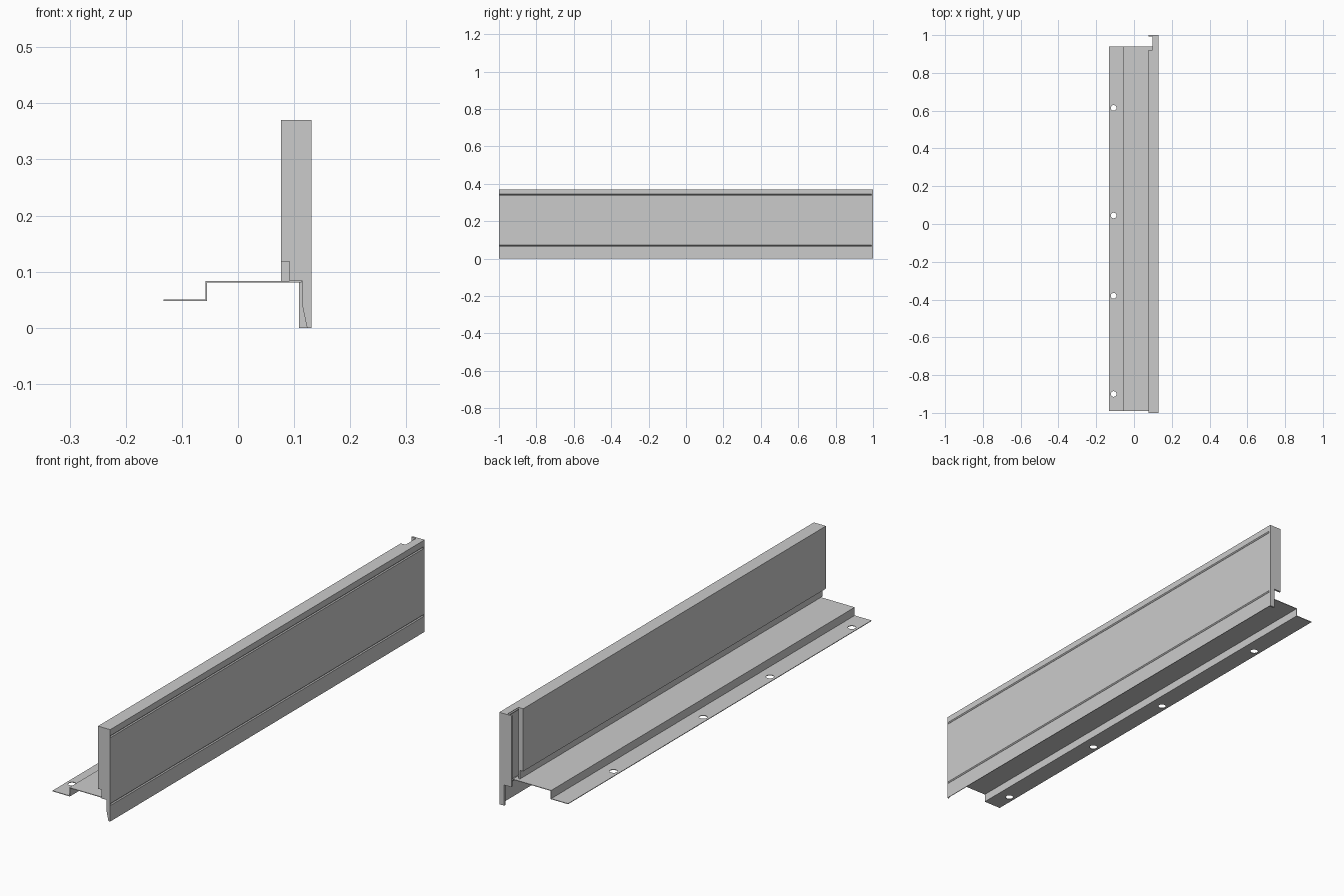
import bpy, bmesh
from mathutils import Vector

if "Cube" in bpy.data.objects:
    bpy.data.objects.remove(bpy.data.objects["Cube"])

T = 0.0025  # sheet thickness


def prism(name, outline, y0, y1):
    """Extrude a closed x-z outline along y."""
    bm = bmesh.new()
    face = bm.faces.new([bm.verts.new((x, y0, z)) for x, z in outline])
    ext = bmesh.ops.extrude_face_region(bm, geom=[face])
    verts = [g for g in ext["geom"] if isinstance(g, bmesh.types.BMVert)]
    bmesh.ops.translate(bm, verts=verts, vec=(0, y1 - y0, 0))
    bmesh.ops.recalc_face_normals(bm, faces=bm.faces)
    me = bpy.data.meshes.new(name)
    bm.to_mesh(me)
    bm.free()
    ob = bpy.data.objects.new(name, me)
    bpy.context.collection.objects.link(ob)
    return ob


def sheet(name, path, y0, y1, t=T):
    """Folded sheet: thicken an open path to its left with mitred corners."""
    pts = [Vector(p) for p in path]
    normals = []
    for a, b in zip(pts, pts[1:]):
        d = (b - a).normalized()
        normals.append(Vector((-d.y, d.x)))
    inner = []
    for i, p in enumerate(pts):
        n0, n1 = normals[max(i - 1, 0)], normals[min(i, len(normals) - 1)]
        inner.append(p + (n0 + n1) * t / (1 + n0.dot(n1)))
    return prism(name, [tuple(p) for p in pts + inner[::-1]], y0, y1)


def groove(z):
    return [(0.131, z - 0.004), (0.1275, z), (0.131, z + 0.004)]


# Front sheet with two pressed grooves and a folded top
sheet("front_panel",
      [(0.131, 0)] + groove(0.068) + groove(0.341) + [(0.131, 0.37), (0.098, 0.37)],
      -1 + T, 0.992)

# Rear sheet, stepped inwards above the mounting flange
sheet("rear_panel",
      [(0.098, 0.37), (0.077, 0.37), (0.077, 0.118), (0.092, 0.118), (0.092, 0.083)],
      -1 + T, 0.925 - T)

# End plates
prism("near_end_plate",
      [(0.131, 0), (0.131, 0.37), (0.077, 0.37), (0.077, 0.118), (0.092, 0.118),
       (0.092, 0.083), (0.115, 0.083), (0.115, 0.038), (0.123, 0)], -1, -1 + T)
prism("inner_end_plate",
      [(0.098, 0.37), (0.077, 0.37), (0.077, 0.118), (0.092, 0.118),
       (0.092, 0.083), (0.098, 0.083)], 0.925 - T, 0.925)
prism("far_end_lip",
      [(0.131, 0), (0.131, 0.37), (0.077, 0.37), (0.077, 0.083),
       (0.109, 0.083), (0.109, 0)], 0.992, 1.0)

# Stepped mounting flange
flange = sheet("mounting_flange",
               [(-0.133, 0.05), (-0.058, 0.05), (-0.058, 0.083), (0.113, 0.083)],
               -0.99, 0.94, -T)

# Screw holes through the flange
for y in (-0.9, -0.38, 0.045, 0.615):
    bpy.ops.mesh.primitive_cylinder_add(vertices=32, radius=0.015, depth=0.05,
                                        location=(-0.108, y, 0.05))
    cutter = bpy.context.object
    cutter.name = "hole_cutter"
    cutter.hide_render = True
    mod = flange.modifiers.new("hole", "BOOLEAN")
    mod.operation = "DIFFERENCE"
    mod.solver = "EXACT"
    mod.object = cutter
    bpy.context.view_layer.objects.active = flange
    bpy.ops.object.modifier_apply(modifier=mod.name)
    bpy.data.objects.remove(cutter)
